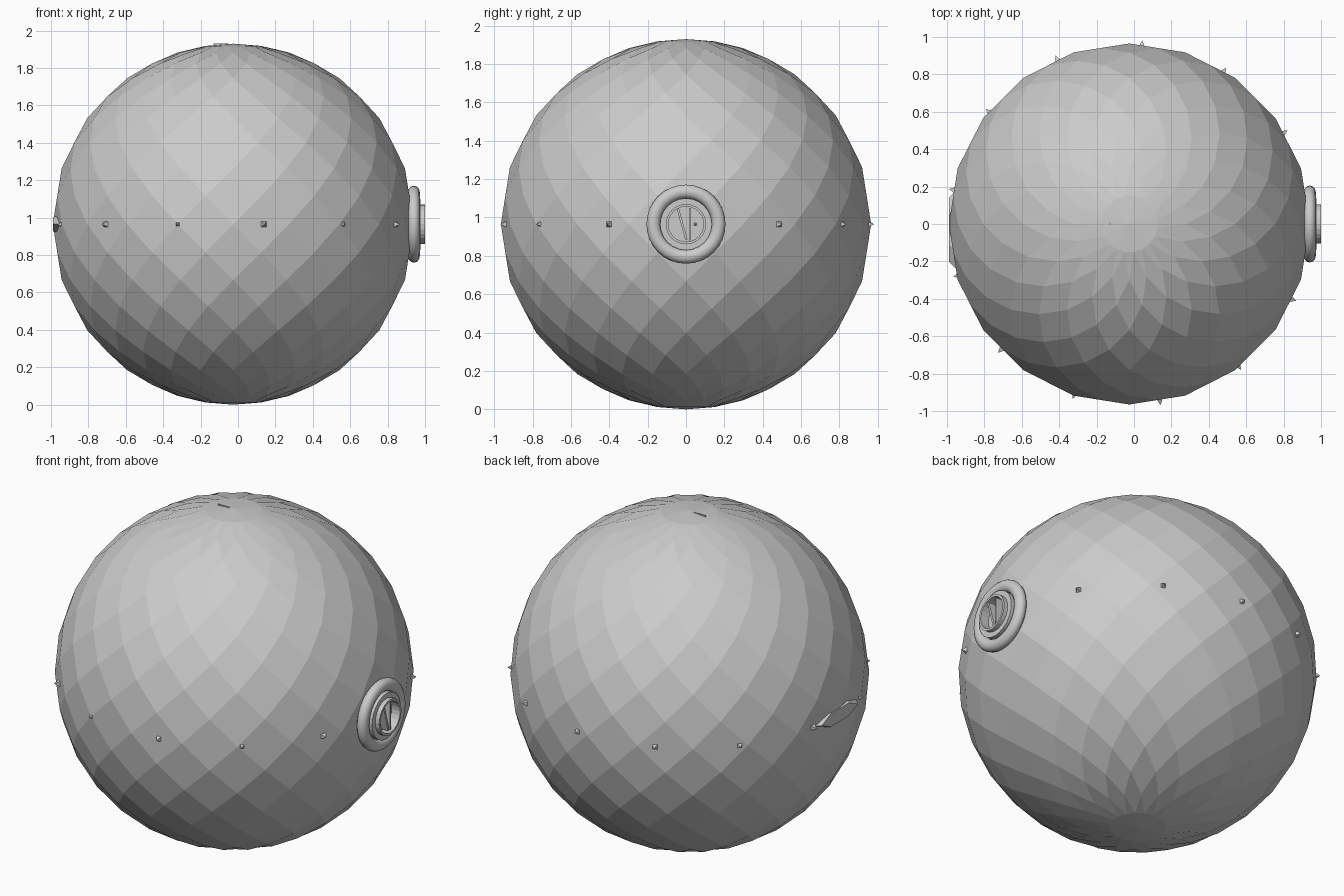
import bpy, bmesh, math
from math import sin, cos, pi, radians
from mathutils import Matrix, Vector

cube = bpy.data.objects.get("Cube")
if cube:
    bpy.data.objects.remove(cube, do_unlink=True)

grey = bpy.data.materials.new("light grey")
grey.use_nodes = True
grey.diffuse_color = (0.6, 0.6, 0.6, 1)
grey.node_tree.nodes["Principled BSDF"].inputs["Base Color"].default_value = (0.6, 0.6, 0.6, 1)

R = 0.965
C = Vector((-0.025, 0, R))      # middle of the ball


def finish(name, bm, matrix=None, smooth=False):
    if matrix:
        bm.transform(matrix)
    bmesh.ops.recalc_face_normals(bm, faces=bm.faces)
    mesh = bpy.data.meshes.new(name)
    bm.to_mesh(mesh)
    bm.free()
    mesh.materials.append(grey)
    ob = bpy.data.objects.new(name, mesh)
    bpy.context.collection.objects.link(ob)
    if smooth:
        for p in mesh.polygons:
            p.use_smooth = True
    return ob


def lathe(name, profile, sides, smooth=False, closed=False):
    """Turn (radius, x) points about the x axis through the ball's middle."""
    bm = bmesh.new()
    rings = [[bm.verts.new((x, r * cos(2 * pi * k / sides), R + r * sin(2 * pi * k / sides)))
              for k in range(sides)] for r, x in profile]
    pairs = list(zip(rings, rings[1:]))
    if closed:
        pairs.append((rings[-1], rings[0]))
    for a, b in pairs:
        for k in range(sides):
            n = (k + 1) % sides
            bm.faces.new((a[k], a[n], b[n], b[k]))
    if not closed:
        bm.faces.new(rings[0])
        bm.faces.new(rings[-1])
    return finish(name, bm, smooth=smooth)


# Ball: staggered rings joined by diamond facets
N, STEPS = 20, 20
bm = bmesh.new()
top, bottom = bm.verts.new((0, 0, R)), bm.verts.new((0, 0, -R))
rings = []
for i in range(1, STEPS):
    t = pi * i / STEPS
    rings.append([bm.verts.new((R * sin(t) * cos(2 * pi * (k + i % 2 / 2) / N),
                                R * sin(t) * sin(2 * pi * (k + i % 2 / 2) / N),
                                R * cos(t))) for k in range(N)])
for i in range(len(rings) - 2):
    a, b, c = rings[i:i + 3]
    shift = (i + 1) % 2         # odd rings sit half a step ahead
    for k in range(N):
        bm.faces.new((a[k], b[(k - 1 + shift) % N], c[k], b[(k + shift) % N]))
for pole, first, second, i in ((top, rings[0], rings[1], 1), (bottom, rings[-1], rings[-2], STEPS - 1)):
    for k in range(N):
        n = (k + 1) % N
        bm.faces.new((pole, first[k], first[n]))
        bm.faces.new((first[k], first[n], second[(k + i % 2) % N]))
finish("ball", bm, Matrix.Translation(C))

# Studs: thirteen small pyramids around the middle
for i in range(13):
    ang = radians(9.8 + 360 / 13 * i - 90)
    bm = bmesh.new()
    bmesh.ops.create_cone(bm, cap_ends=True, segments=4, radius1=0.042, radius2=0.0, depth=0.06)
    bm.transform(Matrix.Rotation(pi / 4, 4, 'Z'))
    place = (Matrix.Translation(C) @ Matrix.Rotation(ang, 4, 'Z') @ Matrix.Translation((R - 0.012, 0, 0))
             @ Matrix.Rotation(pi / 2, 4, 'Y'))
    finish(f"stud_{i + 1}", bm, place)

# Low jagged plate on the side opposite the port
bm = bmesh.new()
bmesh.ops.create_cone(bm, cap_ends=True, segments=6, radius1=0.25, radius2=0.17, depth=0.08)
bm.transform(Matrix.Diagonal((0.26, 1, 1, 1)))
finish("side_plate", bm, Matrix.Translation((-0.95, -0.03, R)) @ Matrix.Rotation(-pi / 2, 4, 'Y'))

# Port: round rim, stepped collar and recessed bars
rim = [(0.17 + 0.036 * cos(pi * k / 6), 0.94 + 0.032 * sin(pi * k / 6)) for k in range(12)]
lathe("port_rim", rim, 32, smooth=True, closed=True)
lathe("port_collar", [(0.135, 0.88), (0.135, 0.975), (0.105, 0.975), (0.105, 1.0),
                      (0.092, 1.0), (0.092, 0.945)], 24)
for name, y, tilt, width in (("upright_bar", 0.02, 0, 0.008), ("slanted_bar", -0.02, 0.27, 0.012)):
    bm = bmesh.new()
    bmesh.ops.create_cube(bm, size=1)
    bm.transform(Matrix.Diagonal((0.045, width, 0.17, 1)))
    finish(name, bm, Matrix.Translation((0.965, y, R)) @ Matrix.Rotation(tilt, 4, 'X'))

# Thin seam sliver at the top
bm = bmesh.new()
bmesh.ops.create_cube(bm, size=1)
bm.transform(Matrix.Diagonal((0.08, 0.006, 0.008, 1)))
finish("top_seam", bm, Matrix.Translation((-0.09, 0, 2 * R - 0.004)))
